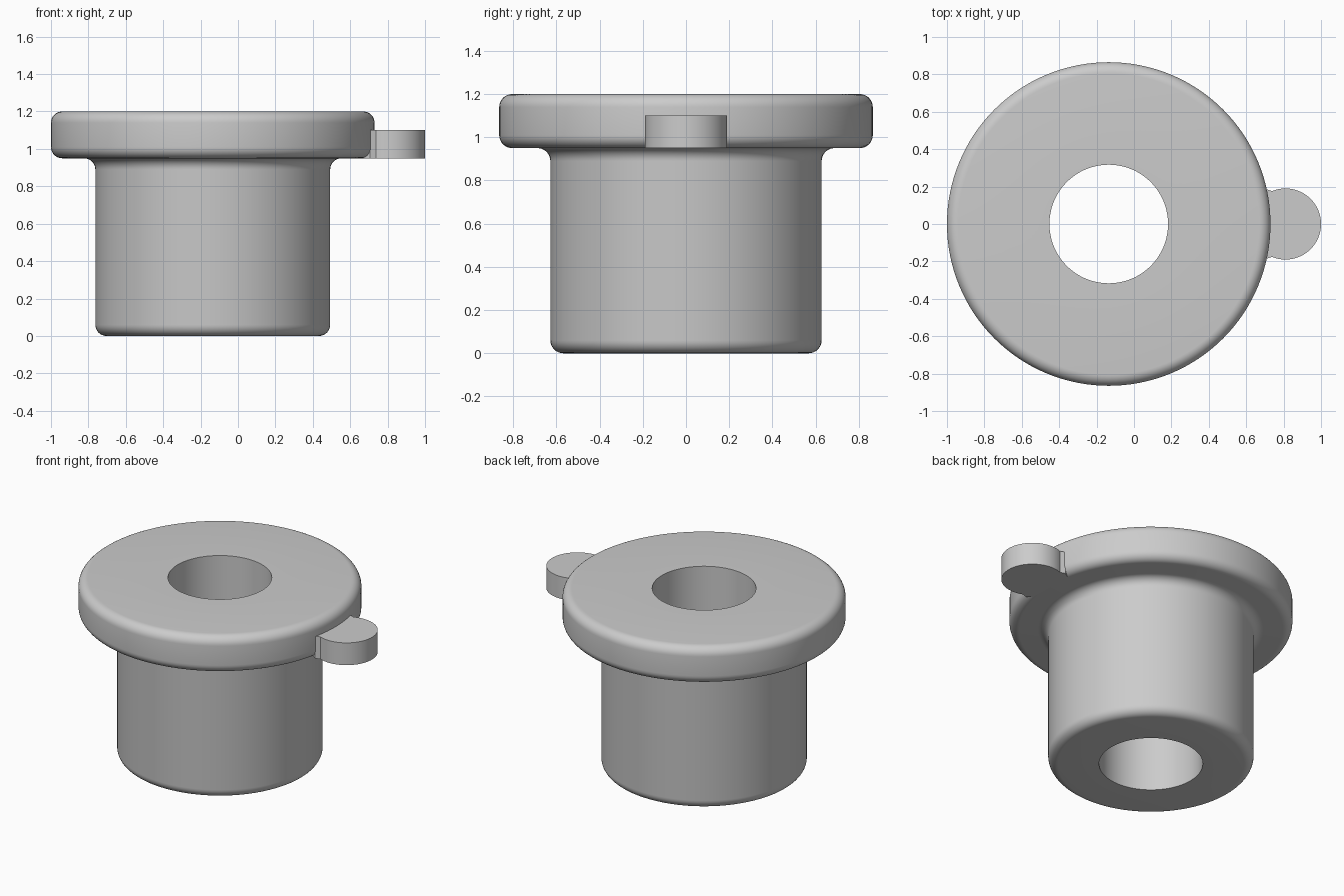
import bpy
import bmesh
from math import cos, sin, pi, radians
from mathutils import Vector

if "Cube" in bpy.data.objects:
    bpy.data.objects.remove(bpy.data.objects["Cube"], do_unlink=True)

AXIS_X = -0.135          # axis of the bushing
BORE, BARREL, FLANGE = 0.317, 0.628, 0.865
LEDGE, TOP = 0.95, 1.20  # underside and top of the flange
ROUND = 0.06

grey = bpy.data.materials.new("plain_grey")
grey.use_nodes = True
colour = (0.6, 0.6, 0.6, 1)
grey.diffuse_color = colour
grey.node_tree.nodes["Principled BSDF"].inputs["Base Color"].default_value = colour


def arc(cx, cy, r, start, end, steps=8):
    """Points along a circular arc, angles in degrees."""
    angles = [radians(start + (end - start) * i / steps) for i in range(steps + 1)]
    return [(cx + r * cos(a), cy + r * sin(a)) for a in angles]


def finish(bm, name, location):
    bmesh.ops.recalc_face_normals(bm, faces=bm.faces)
    mesh = bpy.data.meshes.new(name)
    bm.to_mesh(mesh)
    bm.free()
    mesh.materials.append(grey)
    obj = bpy.data.objects.new(name, mesh)
    obj.location = location
    bpy.context.collection.objects.link(obj)
    bpy.ops.object.select_all(action="DESELECT")
    obj.select_set(True)
    bpy.context.view_layer.objects.active = obj
    bpy.ops.object.shade_smooth_by_angle(angle=radians(30))
    return obj


# Flanged bushing: closed radius/height profile turned around the axis
profile = [(BORE, 0)]
profile += arc(BARREL - ROUND, ROUND, ROUND, -90, 0)
profile += arc(BARREL + ROUND, LEDGE - ROUND, ROUND, 180, 90)
profile += arc(FLANGE - ROUND, LEDGE + ROUND, ROUND, -90, 0)
profile += arc(FLANGE - ROUND, TOP - ROUND, ROUND, 0, 90)
profile += [(BORE, TOP)]

bm = bmesh.new()
verts = [bm.verts.new((r, 0, z)) for r, z in profile]
edges = [bm.edges.new((v, verts[(i + 1) % len(verts)])) for i, v in enumerate(verts)]
bmesh.ops.spin(bm, geom=verts + edges, cent=(0, 0, 0), axis=(0, 0, 1),
               angle=2 * pi, steps=128, use_merge=True)
bmesh.ops.remove_doubles(bm, verts=bm.verts, dist=0.0001)
finish(bm, "flanged_bushing", (AXIS_X, 0, 0))

# Locating tab: round lug with a small flare where it meets the flange
lug = arc(0, 0, 0.19, -112, 112, 48)
outline = [(-0.14, -0.165), (-0.105, -0.187)] + lug + [(-0.105, 0.187), (-0.14, 0.165)]
bm = bmesh.new()
base = bm.faces.new([bm.verts.new((x, y, 0)) for x, y in outline])
top = bmesh.ops.extrude_face_region(bm, geom=[base], use_keep_orig=True)
bmesh.ops.translate(bm, vec=Vector((0, 0, 0.15)),
                    verts=[g for g in top["geom"] if isinstance(g, bmesh.types.BMVert)])
finish(bm, "locating_tab", (0.81, 0, LEDGE))
